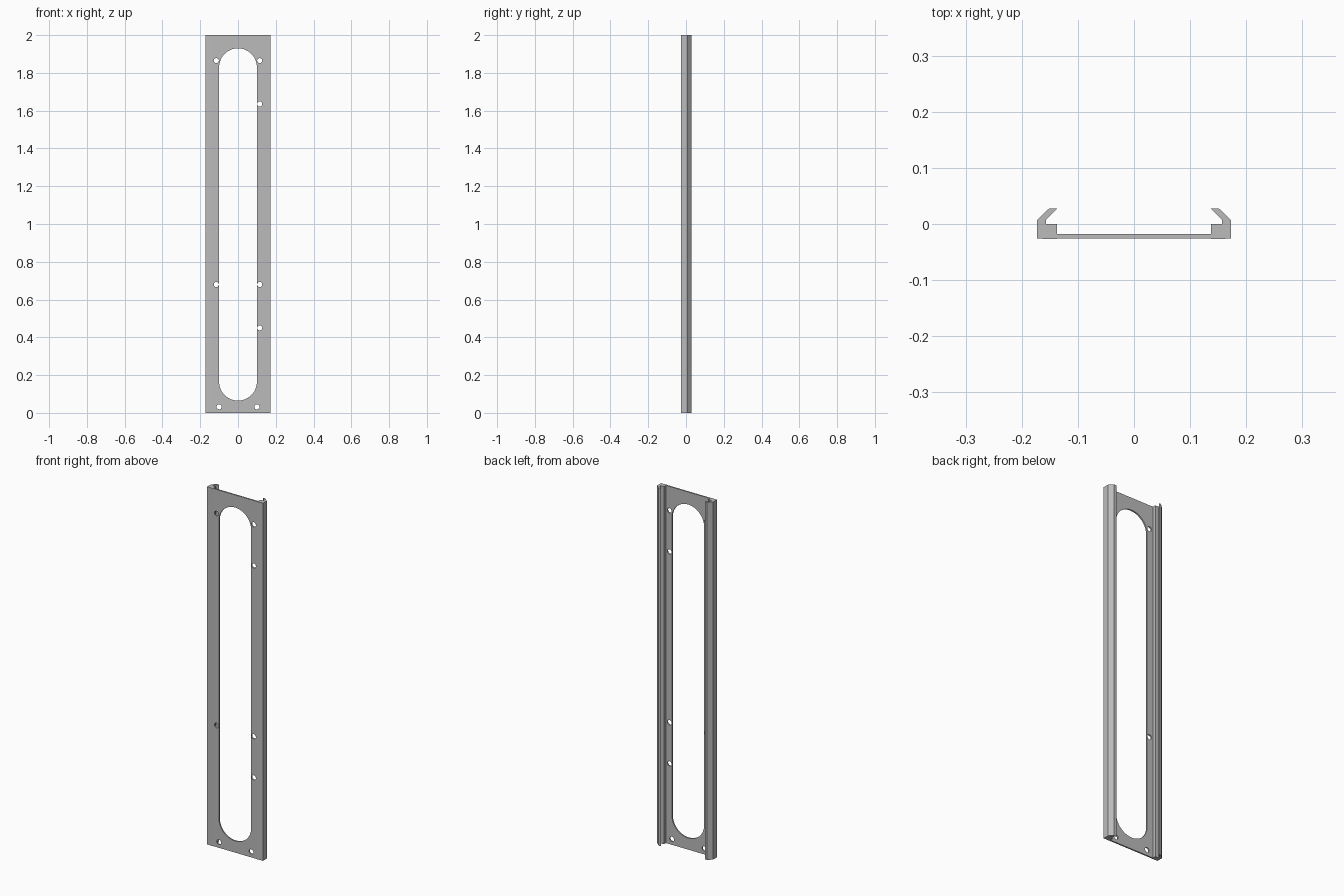
import bpy
import bmesh
from math import cos, sin, pi

old = bpy.data.objects.get("Cube")
if old:
    bpy.data.objects.remove(old, do_unlink=True)

HEIGHT = 2.0
HALF_WIDTH = 0.173
PLATE_FRONT, PLATE_BACK = -0.026, -0.018

grey = bpy.data.materials.new("mid grey")
grey.use_nodes = True
colour = (0.5, 0.5, 0.5, 1)
grey.diffuse_color = colour
grey.node_tree.nodes["Principled BSDF"].inputs["Base Color"].default_value = colour


def arc(cx, cz, radius, start, end, steps):
    angles = [start + (end - start) * i / steps for i in range(steps + 1)]
    return [(cx + radius * cos(a), cz + radius * sin(a)) for a in angles]


def extruded_outline(name, loops, depth):
    """Fill 2D loops (inner ones become holes) and give them thickness."""
    curve = bpy.data.curves.new(name, "CURVE")
    curve.dimensions = "2D"
    curve.fill_mode = "BOTH"
    curve.extrude = depth / 2
    for loop in loops:
        spline = curve.splines.new("POLY")
        spline.points.add(len(loop) - 1)
        for point, (u, v) in zip(spline.points, loop):
            point.co = (u, v, 0, 1)
        spline.use_cyclic_u = True
    temp = bpy.data.objects.new(name + "_outline", curve)
    bpy.context.collection.objects.link(temp)
    bpy.context.view_layer.update()
    graph = bpy.context.evaluated_depsgraph_get()
    mesh = bpy.data.meshes.new_from_object(temp.evaluated_get(graph))
    bpy.data.objects.remove(temp, do_unlink=True)
    bm = bmesh.new()
    bm.from_mesh(mesh)
    bmesh.ops.remove_doubles(bm, verts=bm.verts, dist=0.00001)
    bmesh.ops.recalc_face_normals(bm, faces=bm.faces)
    bm.to_mesh(mesh)
    bm.free()
    mesh.materials.clear()
    mesh.materials.append(grey)
    for face in mesh.polygons:
        face.use_smooth = False
        face.material_index = 0
    obj = bpy.data.objects.new(name, mesh)
    bpy.context.collection.objects.link(obj)
    return obj


# Face plate with a long round-ended slot and screw holes
border = [(-HALF_WIDTH, 0), (HALF_WIDTH, 0), (HALF_WIDTH, HEIGHT), (-HALF_WIDTH, HEIGHT)]
slot = arc(0, 1.83, 0.1, 0, pi, 32) + arc(0, 0.165, 0.1, pi, 2 * pi, 32)
screws = [(-0.115, 1.865), (0.115, 1.865), (0.115, 1.635), (-0.115, 0.68),
          (0.115, 0.68), (0.115, 0.45), (-0.1, 0.032), (0.1, 0.032)]
holes = [arc(x, z, 0.0135, 0, 2 * pi, 24)[:-1] for x, z in screws]
plate = extruded_outline("face_plate", [border, slot] + holes, PLATE_BACK - PLATE_FRONT)
plate.rotation_euler.x = pi / 2
plate.location.y = (PLATE_FRONT + PLATE_BACK) / 2

# Side rails: solid foot with an inward-leaning hook behind it
hook = [(0.137, -0.027), (HALF_WIDTH, -0.026), (HALF_WIDTH, 0.007), (0.151, 0.028),
        (0.136, 0.028), (0.157, 0.007), (0.157, 0), (0.137, 0)]
for name, side in (("left_rail", 1), ("right_rail", -1)):
    rail = extruded_outline(name, [[(side * x, y) for x, y in hook]], HEIGHT)
    rail.location.z = HEIGHT / 2
